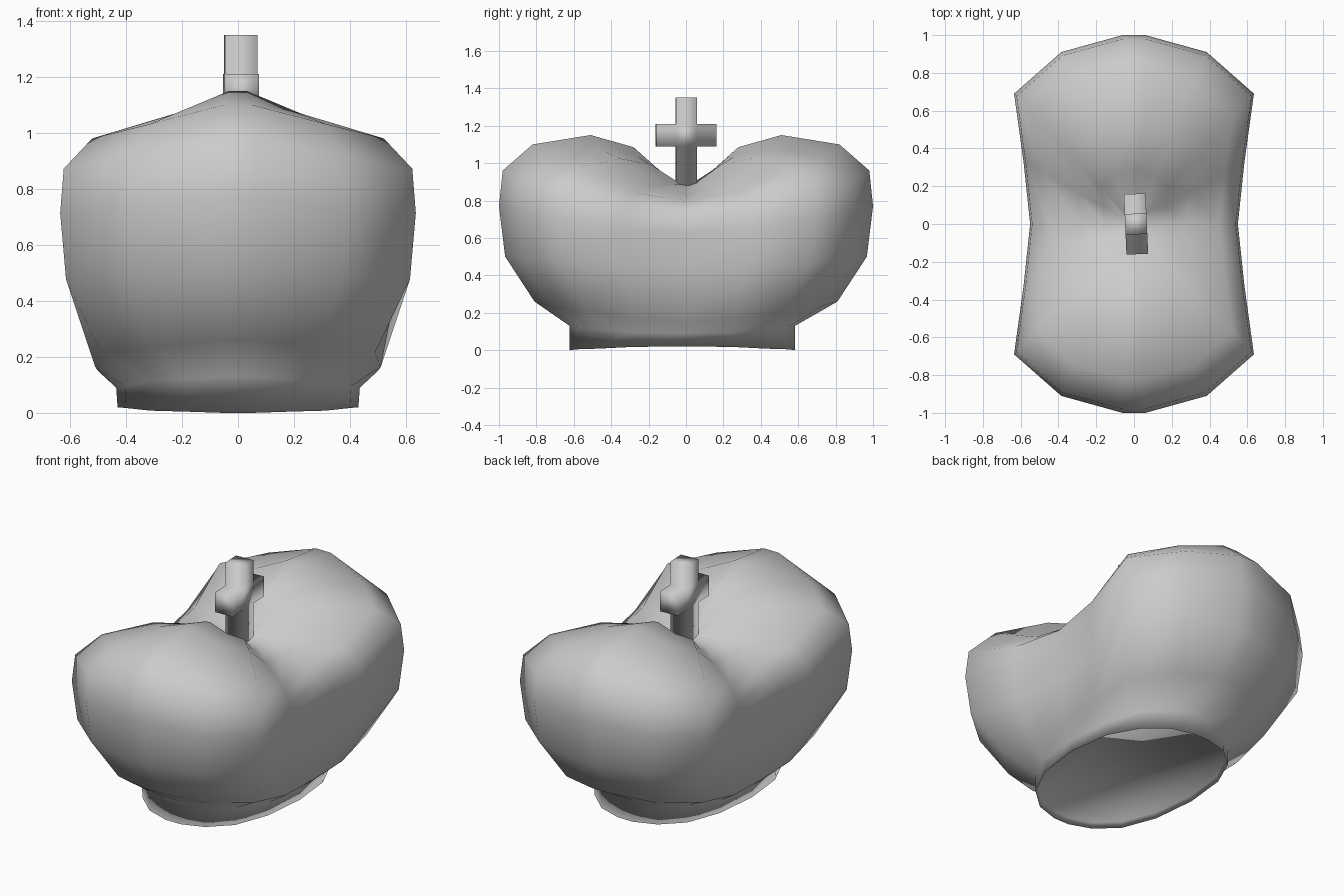
import bpy, bmesh
from math import radians, cos, sin

if "Cube" in bpy.data.objects:
    bpy.data.objects.remove(bpy.data.objects["Cube"])


def make_object(name, bm):
    bmesh.ops.recalc_face_normals(bm, faces=bm.faces)
    mesh = bpy.data.meshes.new(name)
    bm.to_mesh(mesh)
    bm.free()
    ob = bpy.data.objects.new(name, mesh)
    bpy.context.collection.objects.link(ob)
    mesh.shade_smooth()
    return ob


def mirrored(points):
    """Mirror one quadrant of (x, y) points into a closed outline with lobe weights."""
    quarter = [(x, y, f) for (x, y), f in zip(points, weights)]
    half = quarter + [(-x, y, f) for x, y, f in quarter[::-1]]
    return half + [(x, -y, f) for x, y, f in half[-2:0:-1]]


def oval(rx, ry):
    """Slightly boxy oval matching the side count of the body outline."""
    return mirrored([(rx * cos(radians(a)) ** 0.88, ry * sin(radians(a)) ** 0.88)
                     for a in (0, 23, 46, 67, 85)])


# Lobe weight per point: 0 follows the waist height, 1 the lobe-end height
weights = [0, 0.13, 0.6, 0.77, 1]
outline = mirrored([(0.55, 0), (0.585, 0.33), (0.635, 0.69), (0.385, 0.91), (0.06, 1)])
flare = mirrored([(0.5, 0), (0.51, 0.27), (0.49, 0.53), (0.3, 0.72), (0.06, 0.81)])
n = len(outline)

# Layers: outline, scale, y shift, height at the waist, height at the lobe ends
layers = [(oval(0.42, 0.595), 1, -0.02, 0.05, 0.035),    # shallow underside
          (oval(0.43, 0.605), 1, -0.02, 0.02, 0.0),      # rim of the base
          (oval(0.435, 0.605), 1, -0.02, 0.09, 0.13),    # top of the base
          (flare, 1, 0, 0.15, 0.26)]
layers += [(outline, s, 0, a, b) for s, a, b in (
    (0.967, 0.44, 0.50), (1.0, 0.63, 0.77), (0.98, 0.74, 0.96),
    (0.82, 0.80, 1.10), (0.51, 0.835, 1.15), (0.28, 0.86, 1.085),
    (0.075, 0.885, 0.9))]

# Two-lobed crown body
bm = bmesh.new()
loops = [[bm.verts.new((x * s, y * s + dy, a + (b - a) * f)) for x, y, f in pts]
         for pts, s, dy, a, b in layers]
for lo, hi in zip(loops, loops[1:]):
    for i in range(n):
        j = (i + 1) % n
        bm.faces.new((lo[i], lo[j], hi[j], hi[i]))
bm.faces.new(loops[0])
bm.faces.new(loops[-1])
make_object("crown_body", bm)

# Upright cross standing in the valley
side = [(0.055, 0.85), (0.055, 1.09), (0.16, 1.09), (0.16, 1.21),
        (0.055, 1.21), (0.055, 1.35)]
profile = side + [(-y, z) for y, z in reversed(side)]
bm = bmesh.new()
face = bm.faces.new([bm.verts.new((-0.057, y, z)) for y, z in profile])
ext = bmesh.ops.extrude_face_region(bm, geom=[face], use_keep_orig=True)
bmesh.ops.translate(bm, vec=(0.115, 0, 0),
                    verts=[g for g in ext["geom"] if isinstance(g, bmesh.types.BMVert)])
cross = make_object("top_cross", bm)
cross.location.x = 0.01
cross.rotation_euler.z = radians(2.5)
